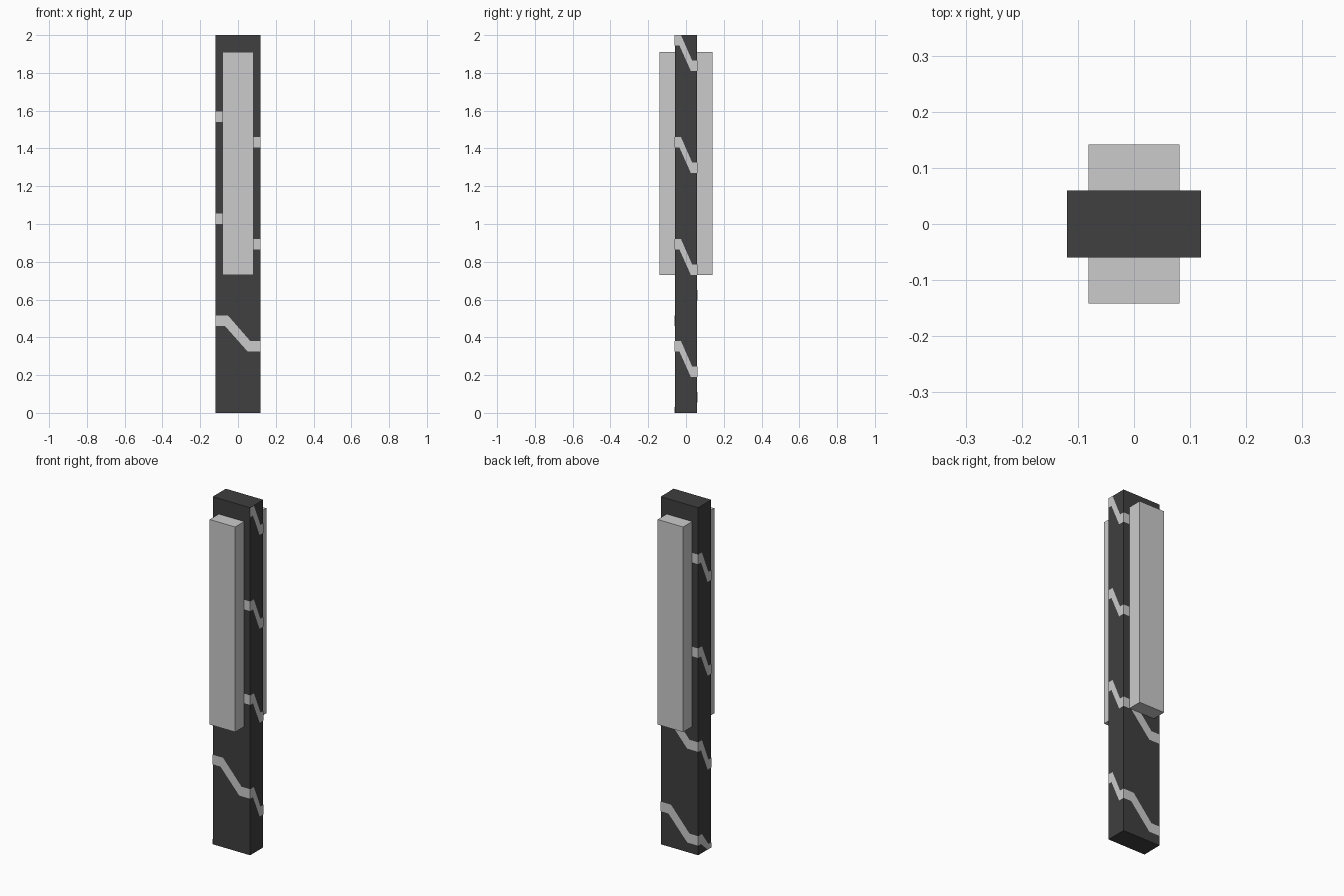
import bpy
import bmesh
from mathutils import Vector

if "Cube" in bpy.data.objects:
    bpy.data.objects.remove(bpy.data.objects["Cube"])

HX, HY, HEIGHT = 0.119, 0.0595, 2.0


def box(name, lo, hi, mat=None):
    bpy.ops.mesh.primitive_cube_add(size=1)
    ob = bpy.context.object
    ob.name = name
    lo, hi = Vector(lo), Vector(hi)
    centre, size = (lo + hi) / 2, hi - lo
    for v in ob.data.vertices:
        v.co = Vector(a * b for a, b in zip(v.co, size)) + centre
    if mat:
        ob.data.materials.append(mat)
    return ob


# Black rectangular post
black = bpy.data.materials.new("black")
black.diffuse_color = (0.05, 0.05, 0.05, 1)
black.use_nodes = True
black.node_tree.nodes["Principled BSDF"].inputs["Base Color"].default_value = black.diffuse_color
box("post", (-HX, -HY, 0), (HX, HY, HEIGHT), black)

# Raised panels on the front and back
box("front_panel", (-0.081, -0.1415, 0.73), (0.081, -HY, 1.91))
box("back_panel", (-0.081, HY, 0.73), (0.081, 0.1415, 1.91))

# Stepped stripe winding down around the post, starting on the right face
RX, RY = 0.12, 0.0605
corners = [Vector((RX, -RY, 0)), Vector((RX, RY, 0)),
           Vector((-RX, RY, 0)), Vector((-RX, -RY, 0))]
DROP, HALF, TOP, FACES = 0.135, 0.0275, 1.973, 15
LOWER, UPPER = (0, 0.21, 0.71, 1), (0, 0.28, 0.77, 1)

bm = bmesh.new()
for f in range(FACES):
    a, b = corners[f % 4], corners[(f + 1) % 4]
    start = TOP - f * DROP
    steps = (start, start, start - DROP, start - DROP)
    pairs = []
    for k, z in enumerate(steps):
        lo_z, hi_z = z - HALF, min(z + HALF, HEIGHT)
        if lo_z < 0:  # the last step is squeezed against the ground
            lo_z, hi_z = 0, 0.03
        lo, hi = a.lerp(b, LOWER[k]), a.lerp(b, UPPER[k])
        lo.z, hi.z = lo_z, hi_z
        pairs.append((bm.verts.new(lo), bm.verts.new(hi)))
    for (l0, u0), (l1, u1) in zip(pairs, pairs[1:]):
        bm.faces.new((l0, l1, u1, u0))
bmesh.ops.remove_doubles(bm, verts=bm.verts, dist=1e-5)
mesh = bpy.data.meshes.new("spiral_stripe")
bm.to_mesh(mesh)
bm.free()
stripe = bpy.data.objects.new("spiral_stripe", mesh)
bpy.context.collection.objects.link(stripe)
